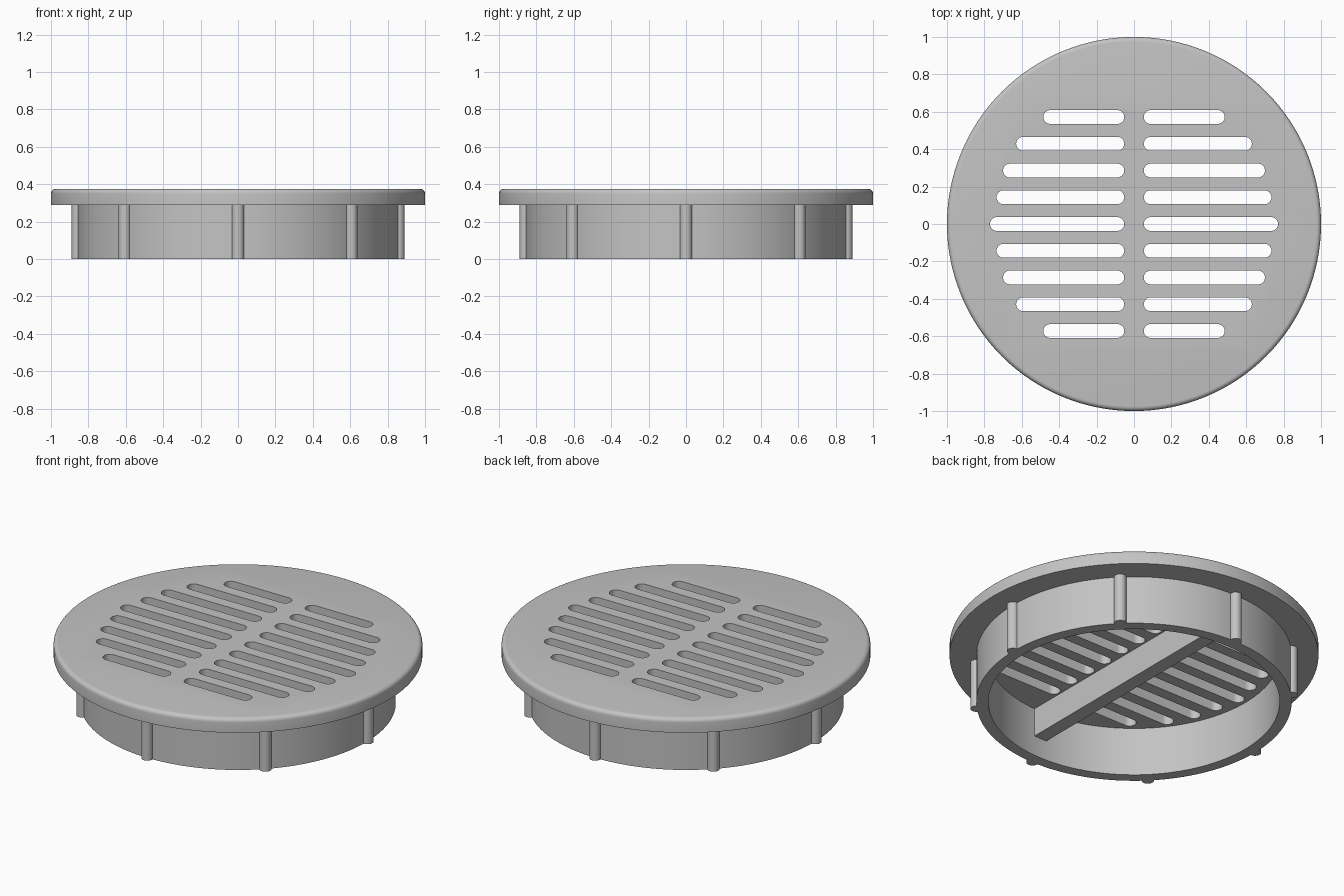
import bpy, bmesh
from math import pi, cos, sin, radians
from mathutils import Matrix, Vector

cube = bpy.data.objects.get("Cube")
if cube:
    bpy.data.objects.remove(cube, do_unlink=True)

TOP, UNDER = 0.375, 0.29      # plate faces
R_IN, R_OUT = 0.79, 0.855     # collar radii

grey = bpy.data.materials.new("light grey")
grey.use_nodes = True
colour = (0.55, 0.55, 0.55, 1)
grey.diffuse_color = colour
grey.node_tree.nodes["Principled BSDF"].inputs["Base Color"].default_value = colour


def make_object(name, bm):
    bmesh.ops.recalc_face_normals(bm, faces=bm.faces)
    mesh = bpy.data.meshes.new(name)
    bm.to_mesh(mesh)
    bm.free()
    mesh.materials.append(grey)
    obj = bpy.data.objects.new(name, mesh)
    bpy.context.collection.objects.link(obj)
    return obj


def smooth(obj):
    bpy.ops.object.select_all(action='DESELECT')
    obj.select_set(True)
    bpy.context.view_layer.objects.active = obj
    bpy.ops.object.shade_smooth_by_angle(angle=radians(30))


# Cover plate with its collar, turned from one profile
fillet = 0.025
profile = [(R_IN, UNDER), (R_IN, 0), (R_OUT, 0), (R_OUT, UNDER), (1, UNDER)]
for i in range(6):
    a = i * pi / 10
    profile.append((1 - fillet + fillet * cos(a), TOP - fillet + fillet * sin(a)))
bm = bmesh.new()
verts = [bm.verts.new((r, 0, z)) for r, z in profile]
edges = [bm.edges.new(pair) for pair in zip(verts, verts[1:])]
bmesh.ops.spin(bm, geom=verts + edges, cent=(0, 0, 0), axis=(0, 0, 1),
               angle=2 * pi, steps=128, use_merge=True)
bmesh.ops.remove_doubles(bm, verts=bm.verts, dist=0.0001)
bmesh.ops.holes_fill(bm, edges=[e for e in bm.edges if e.is_boundary], sides=0)
cover = make_object("slotted_cover", bm)

# Rounded slots in mirrored rows, shorter towards the front and back
slot_r, slot_start, pitch = 0.037, 0.052, 0.143
slot_ends = [0.77, 0.735, 0.70, 0.63, 0.485]
bm = bmesh.new()
for row in range(-4, 5):
    for side in (-1, 1):
        outline = []
        for centre, start in ((slot_ends[abs(row)] - slot_r, -pi / 2),
                              (slot_start + slot_r, pi / 2)):
            for i in range(13):
                a = start + i * pi / 12
                outline.append(bm.verts.new((side * (centre + slot_r * cos(a)),
                                             row * pitch + slot_r * sin(a), 0.2)))
        face = bm.faces.new(outline)
        grown = bmesh.ops.extrude_face_region(bm, geom=[face])
        bmesh.ops.translate(bm, vec=Vector((0, 0, 0.3)),
                            verts=[v for v in grown["geom"] if isinstance(v, bmesh.types.BMVert)])
cutter = make_object("slot_cutter", bm)
cutter.hide_render = True

cut = cover.modifiers.new("slots", 'BOOLEAN')
cut.operation = 'DIFFERENCE'
cut.solver = 'EXACT'
cut.object = cutter
bpy.ops.object.select_all(action='DESELECT')
cover.select_set(True)
bpy.context.view_layer.objects.active = cover
bpy.ops.object.modifier_apply(modifier=cut.name)
bpy.data.objects.remove(cutter, do_unlink=True)
smooth(cover)

# Half-round ribs around the collar
bm = bmesh.new()
for i in range(8):
    a = i * pi / 4
    place = Matrix.Translation((0.857 * cos(a), 0.857 * sin(a), UNDER / 2))
    bmesh.ops.create_cone(bm, cap_ends=True, segments=24, radius1=0.033,
                          radius2=0.033, depth=UNDER, matrix=place)
smooth(make_object("collar_ribs", bm))

# Stiffening bar across the underside
bar_low = 0.12
bm = bmesh.new()
bmesh.ops.create_cube(bm, size=1, matrix=Matrix.Translation((0, 0, (UNDER + bar_low) / 2))
                      @ Matrix.Diagonal((0.085, 2 * R_IN + 0.02, UNDER - bar_low, 1)))
make_object("cross_bar", bm)
